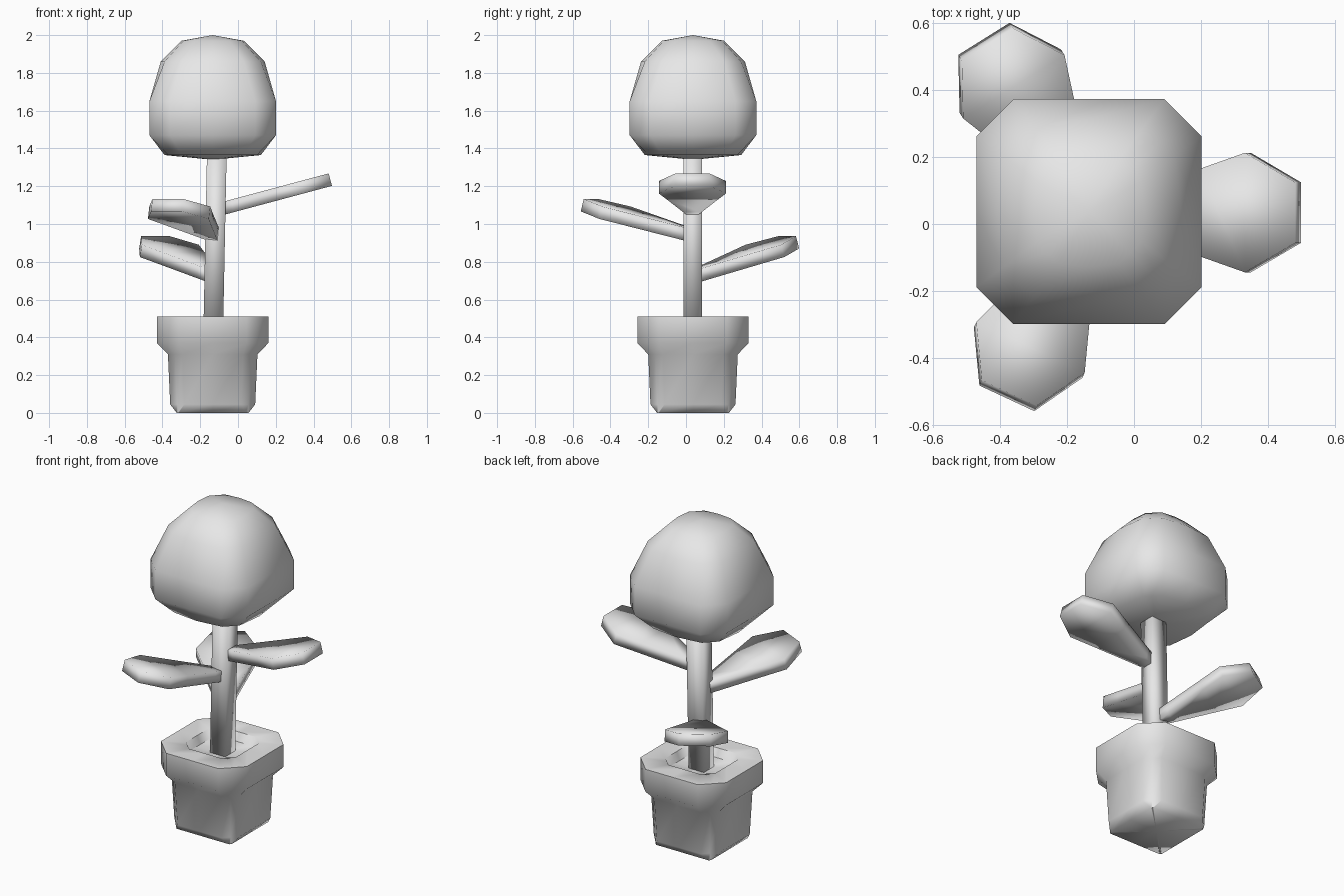
import bpy, bmesh
from math import radians, pi
from mathutils import Matrix, Vector

if "Cube" in bpy.data.objects:
    bpy.data.objects.remove(bpy.data.objects["Cube"], do_unlink=True)

CENTRE = Vector((-0.134, 0.037, 0))

grey = bpy.data.materials.new("plain_grey")
grey.use_nodes = True
colour = (0.8, 0.8, 0.8, 1)
grey.diffuse_color = colour
grey.node_tree.nodes["Principled BSDF"].inputs["Base Color"].default_value = colour


def finish(name, bm, sharp_angle=pi):
    """Shade smooth, keep edges above sharp_angle sharp, and add the object."""
    bmesh.ops.recalc_face_normals(bm, faces=bm.faces)
    for f in bm.faces:
        f.smooth = True
    for e in bm.edges:
        e.smooth = e.calc_face_angle(0) < sharp_angle
    mesh = bpy.data.meshes.new(name)
    bm.to_mesh(mesh)
    bm.free()
    mesh.materials.append(grey)
    obj = bpy.data.objects.new(name, mesh)
    bpy.context.collection.objects.link(obj)
    return obj


def ring_verts(bm, z, mid, side, corner):
    """Square ring with cut corners: side middle, two chamfer ends, corner middle."""
    k = (side + corner) / 2
    quarter = [(mid, 0), (side, corner), (k, k), (corner, side)]
    pts = []
    for _ in range(4):
        pts += quarter
        quarter = [(-y, x) for x, y in quarter]
    pts = pts[:16]
    return [bm.verts.new(CENTRE + Vector((x, y, z))) for x, y in pts]


def loft(name, rings, bottom, top, sharp_angle=pi):
    """Skin the rings and close both ends with a fan around a centre point."""
    bm = bmesh.new()
    loops = [ring_verts(bm, *r) for r in rings]
    n = len(loops[0])
    for a, b in zip(loops, loops[1:]):
        for i in range(n):
            j = (i + 1) % n
            bm.faces.new((a[i], a[j], b[j], b[i]))
    for loop, z in ((loops[0], bottom), (loops[-1], top)):
        tip = bm.verts.new(CENTRE + Vector((0, 0, z)))
        for i in range(n):
            bm.faces.new((loop[i], loop[(i + 1) % n], tip))
    return finish(name, bm, sharp_angle)


# Pot with thick rim and sunken soil
loft("pot", [
    (0, 0.19, 0.19, 0.18),
    (0.045, 0.225, 0.225, 0.15),
    (0.31, 0.237, 0.237, 0.16),
    (0.37, 0.295, 0.295, 0.18),
    (0.51, 0.295, 0.295, 0.18),
    (0.51, 0.172, 0.172, 0.11),
    (0.46, 0.15, 0.15, 0.09),
], 0, 0.455, radians(60))

# Rounded foliage crown
loft("crown", [
    (1.365, 0.255, 0.235, 0.165),
    (1.47, 0.335, 0.335, 0.225),
    (1.65, 0.335, 0.335, 0.225),
    (1.86, 0.275, 0.255, 0.165),
    (1.97, 0.165, 0.155, 0.09),
], 1.34, 2.0)

# Square, slightly leaning stem
bm = bmesh.new()
bmesh.ops.create_cube(bm, size=1)
for v in bm.verts:
    high = v.co.z > 0
    v.co = (v.co.x * 0.104 + (-0.112 if high else -0.131),
            v.co.y * 0.1 + 0.036, 1.38 if high else 0.44)
finish("stem", bm)

# Leaf outline: distance from the stem and half width
LEAF = [(0.0, 0.02), (0.09, 0.05), (0.33, 0.13), (0.47, 0.178), (0.625, 0.09)]


def leaf(name, base, turn, tilt):
    bm = bmesh.new()
    outline = [(u, w) for u, w in LEAF] + [(u, -w) for u, w in reversed(LEAF)]
    under, over = ([bm.verts.new((u, w, h)) for u, w in outline]
                   for h in (-0.034, 0.034))
    n, last = len(outline), len(LEAF) - 1
    for loop in (under, over):
        for i in range(last):
            bm.faces.new((loop[i], loop[i + 1], loop[n - 2 - i], loop[n - 1 - i]))
    for i in range(n):
        j = (i + 1) % n
        bm.faces.new((under[i], under[j], over[j], over[i]))
    bm.transform(Matrix.Translation(base)
                 @ Matrix.Rotation(radians(turn), 4, "Z")
                 @ Matrix.Rotation(radians(-tilt), 4, "Y"))
    finish(name, bm)


leaf("left_leaf", (-0.115, 0.034, 1.073), 0, 15)
leaf("front_leaf", (-0.12, 0.036, 0.938), -115, 15)
leaf("back_leaf", (-0.125, 0.036, 0.72), 122, 17)
